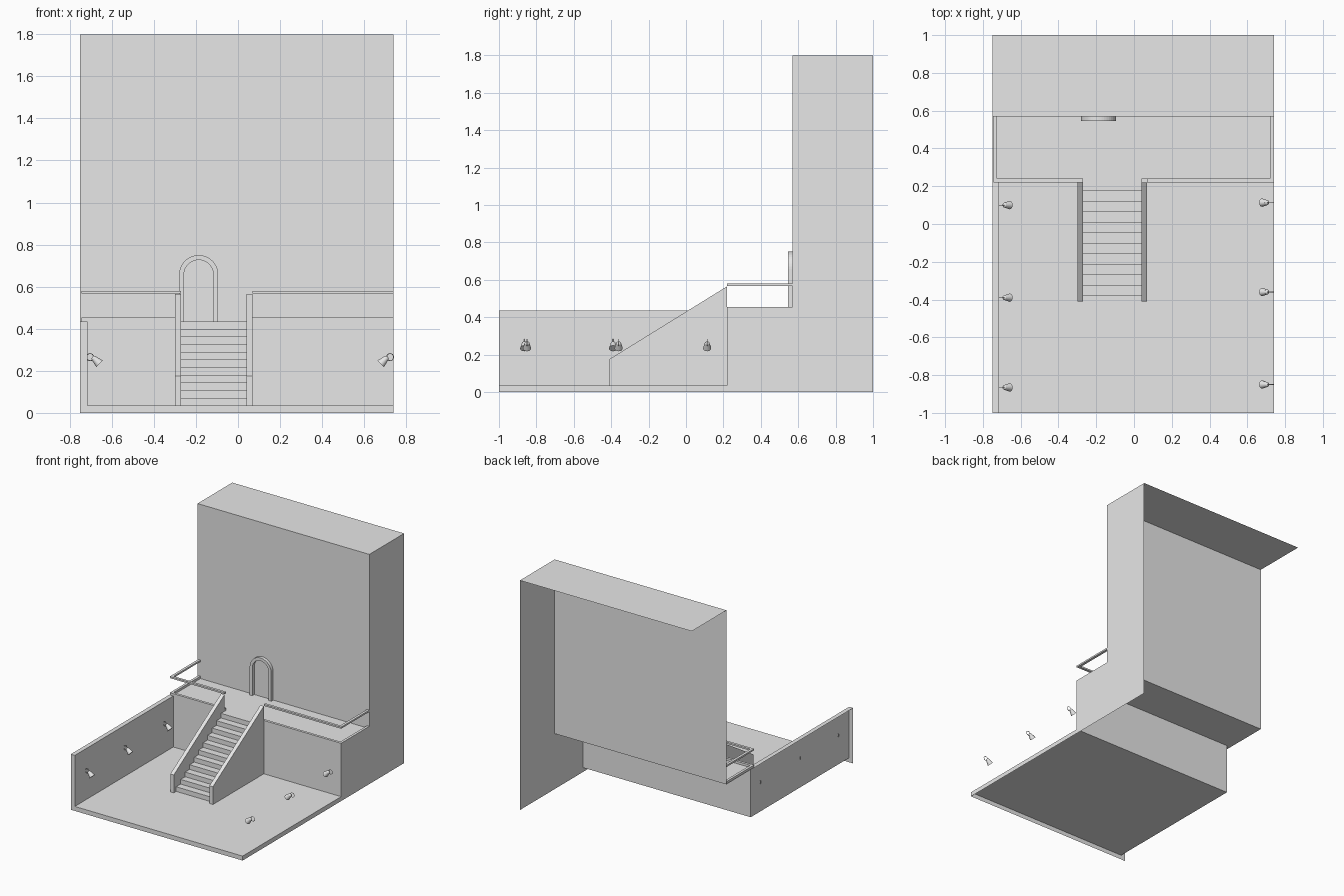
import bpy, bmesh, math
from mathutils import Matrix, Vector

if "Cube" in bpy.data.objects:
    bpy.data.objects.remove(bpy.data.objects["Cube"], do_unlink=True)

grey = bpy.data.materials.new("plain_grey")
grey.use_nodes = True
grey.diffuse_color = (0.8, 0.8, 0.8, 1)
grey.node_tree.nodes["Principled BSDF"].inputs["Base Color"].default_value = (0.8, 0.8, 0.8, 1)

# Main dimensions
LEFT, RIGHT, WALL_IN = 0.74, -0.75, -0.715
FLOOR, DECK, TOP = 0.035, 0.435, 1.8
FRONT, RISE, BACK, END = -1.0, 0.22, 0.57, 1.0


def finish(name, bm, solid=True):
    if solid:
        bmesh.ops.recalc_face_normals(bm, faces=bm.faces)
    mesh = bpy.data.meshes.new(name)
    bm.to_mesh(mesh)
    bm.free()
    mesh.materials.append(grey)
    obj = bpy.data.objects.new(name, mesh)
    bpy.context.collection.objects.link(obj)
    return obj


def sheet(name, points):
    bm = bmesh.new()
    bm.faces.new([bm.verts.new(p) for p in points])
    return finish(name, bm, False)


def ribbon(name, path, x0, x1):
    """Open strip: a y-z path swept along x."""
    bm = bmesh.new()
    rows = [[bm.verts.new((x, y, z)) for x in (x0, x1)] for y, z in path]
    for a, b in zip(rows, rows[1:]):
        bm.faces.new((a[0], a[1], b[1], b[0]))
    return finish(name, bm, False)


def prism(name, points, offset):
    """Closed solid: a planar outline pushed along an offset."""
    bm = bmesh.new()
    face = bm.faces.new([bm.verts.new(p) for p in points])
    new = bmesh.ops.extrude_face_region(bm, geom=[face], use_keep_orig=True)
    moved = [v for v in new["geom"] if isinstance(v, bmesh.types.BMVert)]
    bmesh.ops.translate(bm, verts=moved, vec=offset)
    return finish(name, bm)


def box(name, x0, x1, y0, y1, z0, z1):
    outline = [(x0, y0, z0), (x1, y0, z0), (x1, y1, z0), (x0, y1, z0)]
    return prism(name, outline, (0, 0, z1 - z0))


# Open-backed building shell
ribbon("front_skirt", [(FRONT, 0), (FRONT, FLOOR)], RIGHT, LEFT)
ribbon("courtyard_floor", [(FRONT, FLOOR), (RISE, FLOOR), (RISE, DECK)], WALL_IN, LEFT)
facade = [(RISE, DECK), (BACK, DECK), (BACK, TOP), (END, TOP)]
ribbon("terrace_and_facade", facade, RIGHT, LEFT)
side = [(FRONT, 0), (FRONT, FLOOR), (RISE, FLOOR)] + facade + [(END, 0)]
sheet("left_side", [(LEFT, y, z) for y, z in side])

# Courtyard wall, open on its outer side
sheet("wall_inner_face", [(WALL_IN, FRONT, FLOOR), (WALL_IN, RISE, FLOOR),
                          (WALL_IN, RISE, DECK), (WALL_IN, FRONT, DECK)])
sheet("wall_top", [(RIGHT, FRONT, DECK), (WALL_IN, FRONT, DECK),
                   (WALL_IN, RISE, DECK), (RIGHT, RISE, DECK)])
sheet("wall_front_end", [(RIGHT, FRONT, FLOOR), (WALL_IN, FRONT, FLOOR),
                         (WALL_IN, FRONT, DECK), (RIGHT, FRONT, DECK)])

# Staircase
STEPS, y0, tread = 11, -0.38, 0.0555
rise = (DECK - FLOOR) / STEPS
steps = [(y0, FLOOR)]
for i in range(STEPS):
    z = FLOOR + (i + 1) * rise
    steps += [(y0 + i * tread, z), (y0 + (i + 1) * tread, z)]
steps[-1] = (RISE, DECK)
ribbon("stairs", steps, -0.27, 0.04)

# Sloping stair parapets
parapet = [(-0.41, FLOOR), (RISE, FLOOR), (RISE, 0.565), (-0.41, 0.175)]
for label, x in (("right", -0.30), ("left", 0.04)):
    prism(label + "_stair_parapet", [(x, y, z) for y, z in parapet], (0.03, 0, 0))

# Terrace curb and floating handrail share one plan
W = 0.02
for part, low, high in (("curb", DECK, 0.453), ("handrail", 0.567, 0.58)):
    box("right_front_" + part, -0.745, -0.27, RISE, RISE + W, low, high)
    box("left_front_" + part, 0.04 if part == "curb" else 0.07, LEFT, RISE, RISE + W, low, high)
    box("right_side_" + part, -0.745, -0.745 + W, RISE + W, BACK, low, high)
    box("left_side_" + part, LEFT - W, LEFT, RISE + W, BACK, low, high)

# Arched door frame
CX, SPRING, R_OUT, R_IN = -0.187, 0.657, 0.093, 0.07


def arch(radius):
    curve = [math.pi * i / 20 for i in range(21)]
    return ([(CX + radius, DECK)]
            + [(CX + radius * math.cos(a), SPRING + radius * math.sin(a)) for a in curve]
            + [(CX - radius, DECK)])


bm = bmesh.new()
rings = []
for y in (0.545, BACK):
    rings.append([[bm.verts.new((x, y, z)) for x, z in arch(r)] for r in (R_OUT, R_IN)])
(fo, fi), (bo, bi) = rings
for a, b in ((fo, fi), (bo, fo), (fi, bi)):
    for i in range(len(a) - 1):
        bm.faces.new((a[i], a[i + 1], b[i + 1], b[i]))
finish("door_frame", bm, True)


# Spotlights: tilted bell with a thin ring bracket in the x-z plane
def spotlight(name, x, y, inward):
    bm = bmesh.new()
    aim = Vector((inward, 0, -1)).normalized()
    turn = aim.to_track_quat("Z", "Y").to_matrix().to_4x4()
    place = Matrix.Translation((x, y, 0.245)) @ turn
    bmesh.ops.create_cone(bm, cap_ends=True, segments=16, radius1=0.014, radius2=0.022,
                          depth=0.034, matrix=place)
    bmesh.ops.create_uvsphere(bm, u_segments=12, v_segments=8, radius=0.014,
                              matrix=place @ Matrix.Translation((0, 0, -0.017)))
    n, m, tube = 16, 6, 0.002
    loops = []
    for i in range(n):
        a = math.tau * i / n
        loop = []
        for j in range(m):
            b = math.tau * j / m
            r = 0.017 + tube * math.cos(b)
            loop.append(bm.verts.new((x - inward * 0.033 + r * math.cos(a),
                                      y + tube * math.sin(b), 0.265 + r * math.sin(a))))
        loops.append(loop)
    for i in range(n):
        p, q = loops[i], loops[(i + 1) % n]
        for j in range(m):
            k = (j + 1) % m
            bm.faces.new((p[j], p[k], q[k], q[j]))
    obj = finish(name, bm)
    bpy.ops.object.select_all(action="DESELECT")
    obj.select_set(True)
    bpy.context.view_layer.objects.active = obj
    bpy.ops.object.shade_smooth_by_angle(angle=math.radians(35))


for i, y in enumerate((0.1, -0.39, -0.865)):
    spotlight(f"right_spotlight_{i + 1}", -0.67, y, 1)
for i, y in enumerate((0.113, -0.36, -0.85)):
    spotlight(f"left_spotlight_{i + 1}", 0.69, y, -1)
